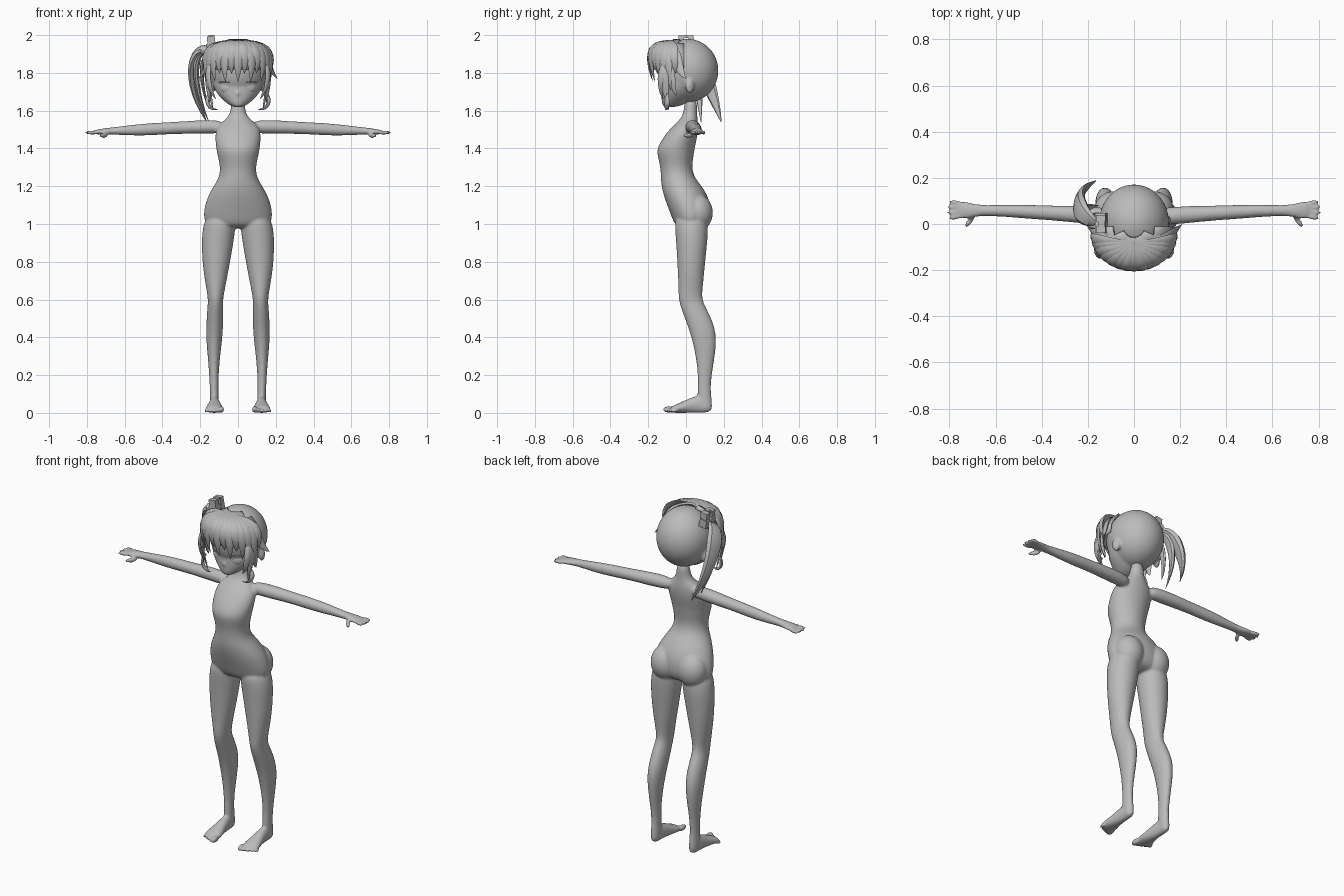
import bpy, bmesh, math
from mathutils import Vector, Matrix

cube = bpy.data.objects.get("Cube")
if cube:
    bpy.data.objects.remove(cube, do_unlink=True)

grey = bpy.data.materials.new("plain grey")
grey.use_nodes = True
grey.diffuse_color = (0.5, 0.5, 0.5, 1)
grey.node_tree.nodes["Principled BSDF"].inputs["Base Color"].default_value = (0.5, 0.5, 0.5, 1)


def finish(name, bm, angle=40):
    bmesh.ops.recalc_face_normals(bm, faces=bm.faces)
    mesh = bpy.data.meshes.new(name)
    bm.to_mesh(mesh)
    bm.free()
    mesh.materials.append(grey)
    mesh.shade_smooth()
    mesh.set_sharp_from_angle(angle=math.radians(angle))
    ob = bpy.data.objects.new(name, mesh)
    bpy.context.collection.objects.link(ob)
    return ob


def fuse(ob, voxel, rounds):
    sub = ob.modifiers.new("round", "SUBSURF")
    sub.levels = sub.render_levels = 2
    rem = ob.modifiers.new("fuse", "REMESH")
    rem.mode, rem.voxel_size, rem.use_smooth_shade = "VOXEL", voxel, True
    smooth = ob.modifiers.new("soften", "SMOOTH")
    smooth.factor, smooth.iterations = 0.5, rounds


def skin(bm, rings):
    rows = [[bm.verts.new(p) for p in ring] for ring in rings]
    n = len(rows[0])
    for a, b in zip(rows, rows[1:]):
        for i in range(n):
            bm.faces.new((a[i], a[(i + 1) % n], b[(i + 1) % n], b[i]))
    bm.faces.new(rows[0][::-1])
    bm.faces.new(rows[-1])


def loft(bm, sections, axis="z", side=1, n=14):
    # section: position on the axis, then low and high limits of the other two axes
    rings = []
    for pos, a0, a1, b0, b1 in sections:
        ring = []
        for i in range(n):
            t = 2 * math.pi * i / n
            a = (a0 + a1) / 2 + (a1 - a0) / 2 * math.cos(t) * 1.03
            b = (b0 + b1) / 2 + (b1 - b0) / 2 * math.sin(t) * 1.03
            p = {"z": (a, b, pos), "x": (pos, a, b), "y": (a, pos, b)}[axis]
            ring.append((p[0] * side, p[1], p[2]))
        rings.append(ring)
    skin(bm, rings)


def ball(bm, centre, radii, turn=0):
    m = Matrix.Translation(centre) @ Matrix.Rotation(turn, 4, "Z") @ Matrix.Diagonal((*radii, 1))
    bmesh.ops.create_uvsphere(bm, u_segments=16, v_segments=10, radius=1, matrix=m)


def box(bm, centre, size, tilt=0):
    m = Matrix.Translation(centre) @ Matrix.Rotation(tilt, 4, "Y") @ Matrix.Diagonal((*size, 1))
    bmesh.ops.create_cube(bm, size=1, matrix=m)


HEAD = Vector((0, 0, 1.81))


def bezier(points, u):
    pts = [Vector(p) for p in points]
    while len(pts) > 1:
        pts = [a.lerp(b, u) for a, b in zip(pts, pts[1:])]
    return pts[0]


def lock(bm, points, width, thick, steps=10, root=0.4):
    # tapered, flattened strand lying against the head
    rings = []
    for k in range(steps + 1):
        u = 0.985 * k / steps
        p = bezier(points, u)
        t = (bezier(points, u + 0.01) - p).normalized()
        out = p - HEAD
        out = (out - t * out.dot(t)).normalized()
        across = t.cross(out)
        grow = (root + (1 - root) * min(1, u / 0.4)) * (1 - u ** 3)
        rings.append([p + across * width * grow * math.cos(a) + out * thick * grow * math.sin(a)
                      for a in (math.tau * i / 8 for i in range(8))])
    skin(bm, rings)


# Body: torso, limbs, hands and feet fused into one smooth mannequin
bm = bmesh.new()
torso = [(1.67, .037, -.01, .06), (1.585, .037, -.01, .058), (1.55, .07, -.035, .062),
         (1.515, .115, -.075, .065), (1.46, .122, -.12, .06), (1.40, .115, -.155, .045),
         (1.36, .108, -.15, .04), (1.30, .093, -.135, .03), (1.245, .1, -.133, .045),
         (1.20, .13, -.13, .085), (1.14, .163, -.115, .12), (1.08, .18, -.092, .13),
         (1.02, .183, -.07, .125), (.975, .15, -.045, .09)]
loft(bm, [(z, -w, w, f, b) for z, w, f, b in torso])

leg = [(1.06, .01, .165, -.06, .11), (.97, .014, .19, -.058, .118), (.88, .028, .192, -.05, .11),
       (.78, .045, .187, -.045, .1), (.68, .065, .172, -.04, .09), (.6, .08, .157, -.04, .082),
       (.55, .08, .163, -.025, .11), (.46, .078, .168, .01, .152), (.38, .085, .168, .035, .162),
       (.28, .097, .158, .055, .15), (.18, .104, .151, .065, .132), (.1, .103, .148, .06, .132),
       (.04, .1, .15, .06, .14), (.003, .105, .146, .07, .136)]
foot = [(.13, .105, .145, .0, .06), (.08, .1, .15, .0, .1), (.02, .093, .155, .0, .078),
        (-.04, .078, .172, .0, .05), (-.085, .076, .176, .0, .032)]
arm = [(.07, .0, .06, 1.485, 1.54), (.13, -.005, .07, 1.478, 1.552), (.22, .002, .078, 1.478, 1.548),
       (.34, .015, .079, 1.477, 1.54), (.45, .022, .083, 1.47, 1.535), (.54, .03, .085, 1.468, 1.527),
       (.66, .037, .08, 1.473, 1.512), (.7, .027, .09, 1.473, 1.508), (.745, .02, .1, 1.474, 1.5),
       (.76, .025, .098, 1.476, 1.496)]
for s in (1, -1):
    loft(bm, leg, side=s)
    loft(bm, foot, "y", s)
    loft(bm, arm, "x", s)
    ball(bm, (s * .088, .06, 1.06), (.088, .085, .1))
    for i in range(5):
        # toes shrink outwards
        r = .015 - .0017 * i if i else .018
        ball(bm, (s * (.088 + .0205 * i), -.09 + .006 * i, r), (r * .8, .034 - .003 * i, r))
    for i in range(4):
        # fingers fan out slightly
        y, reach = .03 + .021 * i, (.03, .036, .036, .028)[i]
        ball(bm, (s * .772, y, 1.484), (reach + .006, .0105, .011), s * (i - 1.5) * .12)
    ball(bm, (s * .712, .012, 1.468), (.036, .011, .013), s * -.9)
fuse(finish("body", bm), .007, 4)

# Head: rounded skull, tapered face, small nose and ears
bm = bmesh.new()
ball(bm, (0, .01, 1.812), (.157, .168, .17))
face = [(1.84, .14, -.125, .1), (1.76, .14, -.13, .09), (1.71, .125, -.13, .07), (1.67, .095, -.13, .04),
        (1.635, .055, -.128, .0), (1.617, .022, -.12, -.06)]
loft(bm, [(z, -w, w, f, b) for z, w, f, b in face])
ball(bm, (0, -.128, 1.69), (.009, .012, .012))
for s in (1, -1):
    ball(bm, (s * .142, .02, 1.73), (.018, .025, .04), s * .4)
fuse(finish("head", bm), .008, 4)

# Eyes: thin discs and lash ridges
bm = bmesh.new()
for s in (1, -1):
    ball(bm, (s * .064, -.108, 1.722), (.032, .009, .026), s * .4)
    ball(bm, (s * .066, -.112, 1.75), (.042, .012, .005), s * .45)
finish("eyes", bm)

# Hair base: front shell above the brow with a V shaped edge
bm = bmesh.new()
ball(bm, (0, -.012, 1.82), (.166, .166, .168))
gone = [f for f in bm.faces
        if f.calc_center_median().y > -.06 + .45 * abs(f.calc_center_median().x)
        or f.calc_center_median().z < 1.8]
bmesh.ops.delete(bm, geom=gone, context="FACES")
shell = finish("hair_base", bm)
solid = shell.modifiers.new("thickness", "SOLIDIFY")
solid.thickness = .012

# Fringe: strands fanned from the crown, longer beside the cheeks
bm = bmesh.new()
crown = (0, -.085, 1.968)
for i in range(-7, 8):
    a = i * .205
    x, y = .165 * math.sin(a), -.035 - .14 * math.cos(a)
    z = 1.775 + (.02 if i % 2 else -.025) - .05 * (abs(i) in (5, 6))
    lock(bm, [crown, (x * 1.2, y * 1.22 - .01, 1.97), (x * 1.2, y * 1.18, 1.86), (x, y, z)],
         .034, .012, root=.3)
finish("fringe", bm, 50)

bm = bmesh.new()
for s in (1, -1):
    for x, y, z in ((.13, -.09, 1.6), (.15, -.1, 1.64), (.115, -.12, 1.66), (.155, -.05, 1.68)):
        lock(bm, [(s * .12, -.09, 1.9), (s * .19, y - .03, 1.82), (s * .15, y - .02, 1.7), (s * x, y, z)],
             .022, .01)
    # outward flicks
    lock(bm, [(s * .08, -.07, 1.95), (s * .17, -.06, 1.92), (s * .165, -.04, 1.8), (s * .21, .0, 1.77)],
         .032, .012)
    # curled ends
    lock(bm, [(s * .14, -.1, 1.7), (s * .19, -.1, 1.66), (s * .15, -.1, 1.59), (s * .1, -.11, 1.61)], .016, .01)
finish("side_locks", bm, 50)

# Side ponytail on the right
bm = bmesh.new()
lock(bm, [(-.145, 0, 1.9), (-.22, .01, 2.0), (-.27, .09, 1.83), (-.25, .14, 1.7), (-.16, .19, 1.53)],
     .056, .026, 12, .3)
lock(bm, [(-.15, .01, 1.91), (-.24, .03, 1.94), (-.25, .07, 1.75), (-.15, .08, 1.53)], .034, .018, 12)
lock(bm, [(-.15, -.01, 1.9), (-.21, -.01, 1.9), (-.2, .03, 1.72), (-.15, .05, 1.6)], .025, .012)
finish("ponytail", bm, 35)

# Hair clip
bm = bmesh.new()
box(bm, (-.142, .005, 1.935), (.045, .085, .045), -.2)
for y in (-.025, .025):
    box(bm, (-.142, y, 1.972), (.042, .03, .047), -.1)
box(bm, (-.142, 0, 1.992), (.03, .02, .016))
finish("hair_clip", bm, 20)
